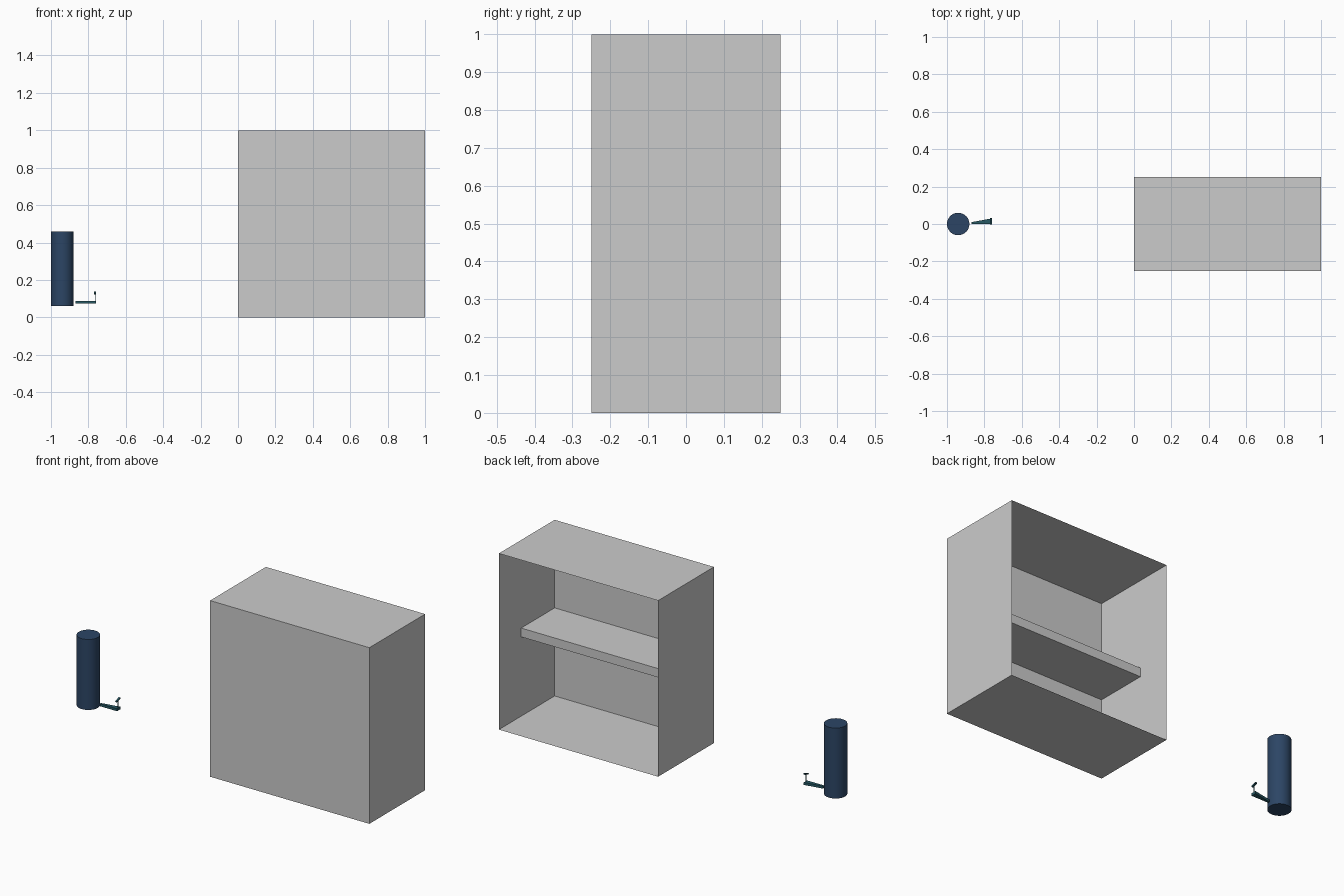
import bpy, bmesh, math
from mathutils import Matrix

if "Cube" in bpy.data.objects:
    bpy.data.objects.remove(bpy.data.objects["Cube"])


def material(name, rgb):
    m = bpy.data.materials.new(name)
    m.diffuse_color = (*rgb, 1)
    m.use_nodes = True
    m.node_tree.nodes["Principled BSDF"].inputs["Base Color"].default_value = m.diffuse_color
    return m


def finish(name, bm, mat=None):
    bmesh.ops.recalc_face_normals(bm, faces=bm.faces)
    mesh = bpy.data.meshes.new(name)
    bm.to_mesh(mesh)
    bm.free()
    ob = bpy.data.objects.new(name, mesh)
    bpy.context.collection.objects.link(ob)
    if mat:
        mesh.materials.append(mat)
    return ob


def box_mesh(size, centre, tilt=0):
    bm = bmesh.new()
    bmesh.ops.create_cube(bm, size=1, matrix=Matrix.Translation(centre)
                          @ Matrix.Rotation(tilt, 4, 'X') @ Matrix.Diagonal((*size, 1)))
    return bm


navy = material("navy", (0.025, 0.06, 0.13))
teal = material("teal", (0.02, 0.10, 0.13))

# Cabinet shell: thin walls, open at the back
bm = box_mesh((1, 0.5, 1), (0.5, 0, 0.5))
bm.normal_update()
bmesh.ops.delete(bm, geom=[f for f in bm.faces if f.normal.y > 0.9], context='FACES_ONLY')
finish("cabinet_shell", bm)

# Shelf attached to the closed front panel
finish("shelf", box_mesh((1, 0.3, 0.05), (0.5, -0.1, 0.475)))

# Upright cylinder
bm = bmesh.new()
bmesh.ops.create_cone(bm, cap_ends=True, segments=32, radius1=0.06, radius2=0.06, depth=0.4,
                      matrix=Matrix.Translation((-0.94, 0, 0.26)))
body = finish("cylinder_body", bm, navy)
bpy.context.view_layer.objects.active = body
body.select_set(True)
bpy.ops.object.shade_smooth_by_angle(angle=math.radians(35))

# Pedal: tapered plate widening away from the cylinder
bm = bmesh.new()
outline = [(-0.868, 0), (-0.76, 0), (-0.76, 0.03), (-0.868, 0.01)]
face = bm.faces.new([bm.verts.new((x, y, 0.073)) for x, y in outline])
top = bmesh.ops.extrude_face_region(bm, geom=[face])["geom"]
bmesh.ops.translate(bm, vec=(0, 0, 0.014), verts=[v for v in top if isinstance(v, bmesh.types.BMVert)])
finish("tapered_pedal", bm, teal)

# Thin post with a tilted pad on top
finish("pedal_post", box_mesh((0.003, 0.003, 0.045), (-0.764, 0.015, 0.108)), teal)
finish("pedal_pad", box_mesh((0.01, 0.034, 0.006), (-0.765, 0.015, 0.131), math.radians(18)), teal)
